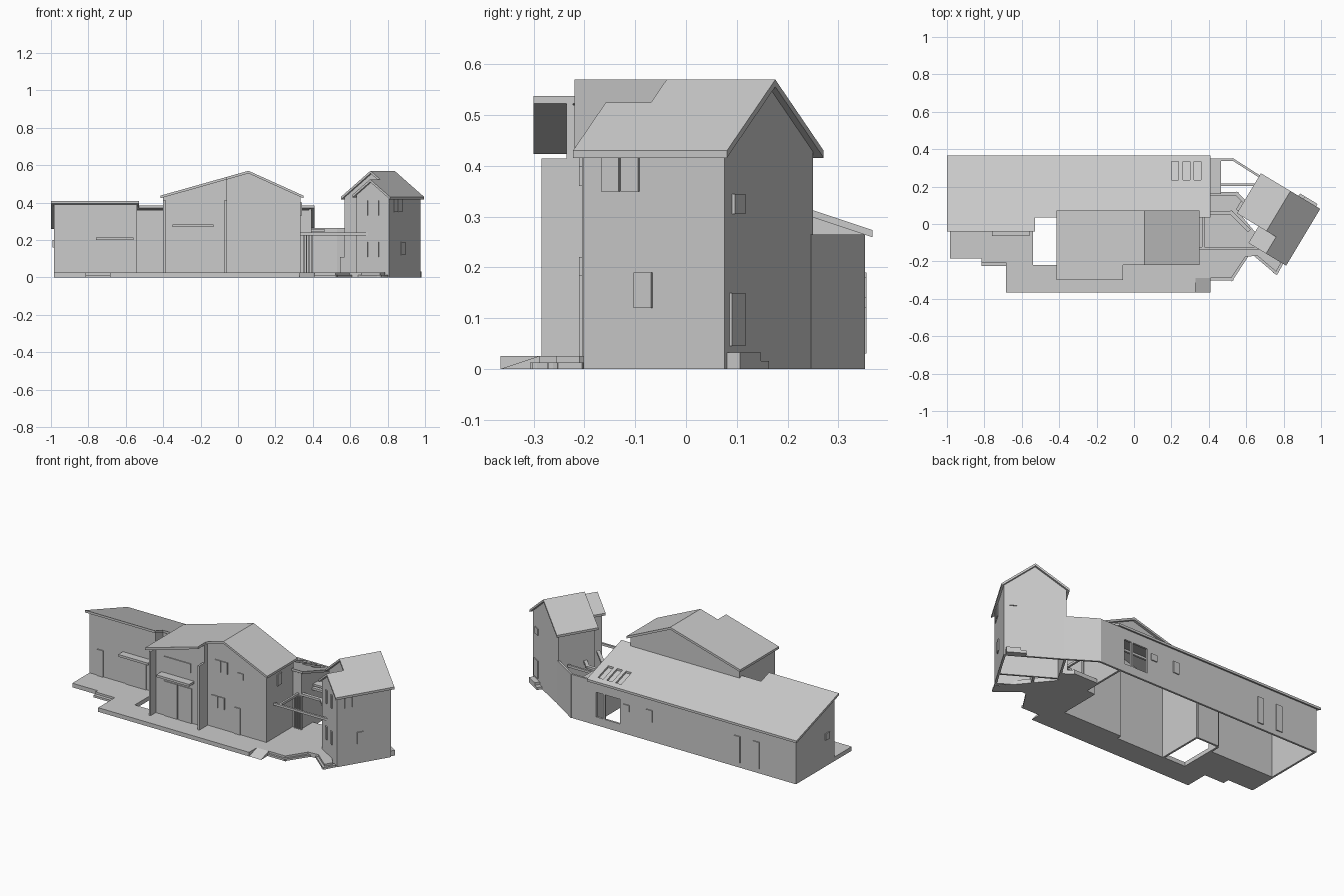
import bpy
import bmesh
from math import radians
from mathutils import Matrix, Vector

if "Cube" in bpy.data.objects:
    bpy.data.objects.remove(bpy.data.objects["Cube"])

grey = bpy.data.materials.new("plain grey")
grey.use_nodes = True
grey.diffuse_color = (.6, .6, .6, 1)
grey.node_tree.nodes["Principled BSDF"].inputs["Base Color"].default_value = grey.diffuse_color

WORLD = Matrix.Identity(4)
TOWER = Matrix.Translation((.837, .176, 0)) @ Matrix.Rotation(radians(-31), 4, 'Z')
WALL = .012
ROOF = .014
FLOOR = .025
STEP = FLOOR / 2


def prism(name, axis, outline, start, end, frame=WORLD):
    """Extrude a 2D outline along an axis."""
    place = {'x': lambda p, d: (d, p[0], p[1]),
             'y': lambda p, d: (p[0], d, p[1]),
             'z': lambda p, d: (p[0], p[1], d)}[axis]
    bm = bmesh.new()
    low = [bm.verts.new(frame @ Vector(place(p, start))) for p in outline]
    high = [bm.verts.new(frame @ Vector(place(p, end))) for p in outline]
    bm.faces.new(low)
    bm.faces.new(high)
    for i in range(len(outline)):
        bm.faces.new((low[i - 1], low[i], high[i], high[i - 1]))
    bmesh.ops.recalc_face_normals(bm, faces=bm.faces)
    mesh = bpy.data.meshes.new(name)
    bm.to_mesh(mesh)
    bm.free()
    mesh.materials.append(grey)
    ob = bpy.data.objects.new(name, mesh)
    bpy.context.collection.objects.link(ob)
    return ob


def box(name, x, y, z, frame=WORLD):
    outline = [(x[0], y[0]), (x[1], y[0]), (x[1], y[1]), (x[0], y[1])]
    return prism(name, 'z', outline, z[0], z[1], frame)


def thick(start, size=WALL):
    return start, start + size


def centred(middle, size):
    return middle - size / 2, middle + size / 2


def run(name, path, z, width=WALL):
    """Wall, beam or step pieces along a path."""
    for p, q in zip(path, path[1:]):
        p, q = Vector(p), Vector(q)
        along = (q - p).normalized() * width / 2
        side = Vector((-along.y, along.x))
        prism(name, 'z', [p - along - side, q + along - side, q + along + side, p - along + side], *z)


def plate(name, size, middle, wall, sill, facing='y', frame=WORLD):
    """Window or door plate standing just proud of a wall."""
    across, depth = centred(middle, size[0]), centred(wall, WALL)
    x, y = (across, depth) if facing == 'y' else (depth, across)
    box(name, x, y, thick(sill, size[1]), frame)


def slab(top, drop=ROOF):
    """Roof profile: a line of top points given a thickness."""
    return top + [(a, z - drop) for a, z in reversed(top)]


def cut(ob, cutters):
    bpy.context.view_layer.objects.active = ob
    for cutter in cutters:
        modifier = ob.modifiers.new("opening", 'BOOLEAN')
        modifier.operation = 'DIFFERENCE'
        modifier.object = cutter
        bpy.ops.object.modifier_apply(modifier=modifier.name)
        bpy.data.objects.remove(cutter)


# Window and door sizes
DOOR = (.04, .16)
PANE = (.04, .07)
SMALL = (.04, .04)
SLIT = (.016, .08)
GLASS_DOOR = (.14, .16)
PORCH_DOOR = (.09, .21)

# Long wing: main lines
WING_LEFT, WING_BEND, WING_RIGHT = -.985, -.54, .392
WING_FRONT, WING_RECESS, WING_BACK = -.02, .05, .35
EAVE_FRONT, EAVE_RECESS, EAVE_BACK = -.04, .035, .367


def fall(y):
    return .396 - y / 3


def wing_slope(front, back, sink=0):
    return [(front, fall(front) - sink), (back, fall(back) - sink)]


def under(y):
    return fall(y) - ROOF


# Long wing: falling roof with three skylights
prism("wing_roof_left", 'x', slab(wing_slope(EAVE_FRONT, EAVE_BACK)), -1, -.53)
roof = prism("wing_roof", 'x', slab(wing_slope(EAVE_RECESS, EAVE_BACK)), -.53, .41)
skylights = [centred(.22 + .06 * i, .037) for i in range(3)]
sky_front, sky_back = .235, .335
cut(roof, [box("cutter", x, (sky_front, sky_back), (0, 1)) for x in skylights])
for x in skylights:
    prism("skylight_glass", 'x', slab(wing_slope(sky_front, sky_back, WALL), ROOF / 4), *x)

# Long wing: walls
for name, x, front, back in (("wing_left_end", WING_LEFT, WING_FRONT, WING_BACK),
                             ("wing_inner_end", WING_BEND - WALL, WING_FRONT, WING_RECESS),
                             ("wing_right_end", WING_RIGHT - WALL, WING_RECESS, WING_BACK)):
    prism(name, 'x', wing_slope(front, back, ROOF) + [(back, 0), (front, 0)], *thick(x))
box("wing_front_wall", (WING_LEFT, WING_BEND), thick(WING_FRONT), (0, under(WING_FRONT)))
LINK_TOP, LINK_BEND = .265, .53
back_wall = box("wing_back_wall", (WING_LEFT, LINK_BEND), thick(WING_BACK, -WALL), (0, LINK_TOP))
cut(back_wall, [box("cutter", (.2, .36), (.3, .4), (.05, .2))])
box("opening_divider", thick(.3), thick(WING_BACK, -WALL), (.05, .2))
for name, size, x, sill in (("back_small_window", SMALL, .155, .14), ("back_window", PANE, 0, .12),
                            ("back_door", DOOR, -.59, .03), ("back_door", DOOR, -.72, .03)):
    plate(name, size, x, WING_BACK, sill)
plate("end_window", SMALL, .05, WING_LEFT, .16, 'x')
plate("wing_door", DOOR, -.91, WING_FRONT, FLOOR)
plate("wing_glass_door", GLASS_DOOR, -.67, WING_FRONT, FLOOR)
box("wing_canopy", centred(-.66, .2), (-.065, WING_FRONT), thick(.2, ROOF))

# Main house: main lines
LEFT, CORNER, RIDGE, RIGHT = -.4, -.06, .056, .335
PORCH, FRONT, REAR = -.235, -.205, .057
PEAK_Z, EAVE_Z, OVERHANG = .57, .437, .015


def house_top(x):
    reach = RIDGE - LEFT if x < RIDGE else RIGHT - RIDGE
    return PEAK_Z - (PEAK_Z - EAVE_Z) * abs(x - RIDGE) / (reach + OVERHANG)


def house_line(*stops):
    return [(x, house_top(x)) for x in stops]


def house_wall(name, y, base, *stops):
    top = [(x, z - ROOF) for x, z in house_line(*stops)]
    prism(name, 'y', [(stops[0], base)] + top + [(stops[-1], base)], *thick(y))


# Main house: roof in two depths
prism("house_roof", 'y', slab(house_line(LEFT - OVERHANG, RIDGE, RIGHT + OVERHANG)),
      FRONT - OVERHANG, REAR + OVERHANG)
prism("house_porch_roof", 'y', slab(house_line(LEFT - OVERHANG, CORNER)), -.3, FRONT - OVERHANG)

# Main house: walls
house_wall("house_front_left", PORCH, 0, LEFT, CORNER)
house_wall("house_front_right", FRONT, 0, CORNER - WALL, RIDGE, RIGHT)
house_wall("house_back_gable", REAR - WALL, .35, LEFT, RIDGE, RIGHT)
for name, x, front in (("house_left_wall", LEFT, PORCH), ("house_right_wall", RIGHT - WALL, FRONT),
                       ("house_step_wall", CORNER - WALL, PORCH)):
    back = FRONT + WALL if x == CORNER - WALL else REAR
    edge = min(house_top(x), house_top(x + WALL)) - ROOF
    box(name, thick(x), (front, back), (0, edge))
for x in (LEFT, CORNER - WALL):
    box("porch_pier", thick(x), (-.285, PORCH), (FLOOR, .415))
for ends in ((WING_BEND, LEFT), (RIGHT, WING_RIGHT)):
    box("wing_recessed_wall", ends, thick(WING_RECESS), (0, under(WING_RECESS + WALL)))

# Main house: doors and windows
box("porch_canopy", centred(-.24, .22), (-.285, PORCH), thick(.27, ROOF))
for x in (-.285, -.19):
    plate("porch_door", PORCH_DOOR, x, PORCH, FLOOR)
plate("porch_window", (.18, .055), -.24, PORCH, .33)
for x in (-.01, .035):
    plate("house_window", PANE, x, FRONT, .15)
    plate("house_upper_window", PANE, x + .02, FRONT, .37)
plate("house_door", DOOR, .14, FRONT, FLOOR)
plate("house_small_window", SMALL, .16, FRONT, .36)
plate("house_side_window", PANE, -.085, RIGHT, .33, 'x')

# Tower: a tall gable with a lower gable sharing its right slope
HALF, TOWER_EAVE = .185, .43
LOW_RIDGE, LOW_EAVE, TOWER_STEP, TOWER_END = .06, -.05, -.25, -.354
SIDE = HALF - OVERHANG
INNER = LOW_EAVE + OVERHANG
STEP_WALL, END_WALL = TOWER_STEP + OVERHANG, TOWER_END + OVERHANG


def tower_top(x):
    return PEAK_Z - (PEAK_Z - TOWER_EAVE) * abs(x) / HALF


def low_top(x):
    return tower_top(LOW_RIDGE + abs(x - LOW_RIDGE))


def tower_gable(name, top, y, *stops):
    outline = [(x, top(x) - ROOF) for x in stops]
    prism(name, 'y', [(stops[0], 0)] + outline + [(stops[-1], 0)], *thick(y), TOWER)


prism("tower_roof", 'y', slab([(x, tower_top(x)) for x in (-HALF, 0, HALF)]), TOWER_STEP, 0, TOWER)
prism("tower_low_roof", 'y', slab([(x, low_top(x)) for x in (LOW_EAVE, LOW_RIDGE, HALF)]),
      TOWER_END, TOWER_STEP, TOWER)
for y in (STEP_WALL, -OVERHANG - WALL):
    tower_gable("tower_gable_wall", tower_top, y, -SIDE, 0, SIDE)
tower_gable("tower_front_wall", low_top, END_WALL, INNER, LOW_RIDGE, SIDE)
side_top = tower_top(SIDE) - ROOF
box("tower_right_wall", thick(SIDE, -WALL), (END_WALL, -OVERHANG), (0, side_top), TOWER)
box("tower_left_wall", thick(-SIDE), (STEP_WALL, -OVERHANG), (0, side_top), TOWER)
box("tower_inner_wall", thick(INNER), (END_WALL, STEP_WALL), (0, low_top(INNER) - ROOF), TOWER)

# Tower: windows, door and steps
for y, sill in ((-.275, .35), (-.23, .35), (-.2, .12)):
    plate("tower_side_window", PANE, y, SIDE, sill, 'x', TOWER)
plate("tower_back_window", SMALL, .12, -OVERHANG, .305, 'y', TOWER)
plate("tower_back_door", (.05, .105), .125, -OVERHANG, .045, 'y', TOWER)
for x in (.03, .1):
    for sill in (.11, .33):
        plate("tower_slit_window", SLIT, x, END_WALL, sill, 'y', TOWER)
for x, top in ((.12, .032), (.09, .016)):
    box("tower_back_step", centred(x, .08), (-OVERHANG, OVERHANG), (0, top), TOWER)
box("tower_side_block", (-.2, -SIDE), (STEP_WALL, -.17), (0, .11), TOWER)

# Terrace in front of the wing, house and courtyard, open under the buildings
NEAR, RAMP_Y, RAMP_X, PAVED_END = -.365, -.29, .33, .41
LEFT_EDGE, LEFT_STEP, LEFT_NEAR = -.685, -.815, -.185
TURN = [(PAVED_END, RAMP_Y), (.52, RAMP_Y), (.595, -.175)]
POINT = [(.66, -.17), (.76, -.255), (.785, -.21)]
COURT = [(WING_RIGHT, .16), (.55, .16), (.6, .11)]
terrace = [(WING_LEFT, WING_FRONT), (WING_LEFT, LEFT_NEAR), (LEFT_STEP, LEFT_NEAR),
           (LEFT_STEP, FRONT), (LEFT_EDGE, FRONT), (LEFT_EDGE, NEAR), (RAMP_X, NEAR), (RAMP_X, RAMP_Y)]
terrace += TURN + POINT + [(.57, .05)] + COURT[::-1]
terrace += [(WING_RIGHT, WING_RECESS), (RIGHT, WING_RECESS), (RIGHT, FRONT), (CORNER, FRONT),
            (CORNER, PORCH), (LEFT, PORCH), (LEFT, -.22), (WING_BEND, -.22), (WING_BEND, WING_FRONT)]
prism("terrace", 'z', terrace, 0, FLOOR)
prism("ramp", 'x', [(NEAR, 0), (RAMP_Y, 0), (RAMP_Y, FLOOR)], RAMP_X, PAVED_END)
box("left_low_step", (LEFT_STEP, LEFT_EDGE), thick(FRONT, -.02), (0, STEP))
run("right_low_step", TURN, (0, STEP), FLOOR)
run("tower_low_step", POINT, (0, STEP), FLOOR)

# Courtyard link between the wing and the tower
BEAM = thick(.225, ROOF)
run("courtyard_wall", [(LINK_BEND, WING_BACK - WALL / 2), (.685, .245)], (0, LINK_TOP))
box("lean_to_roof", (WING_RIGHT, .465), (.16, .34), thick(.245))
run("back_link_beam", [(.465, .21), (.64, .21)], BEAM)
run("court_link_beam", COURT, BEAM, .02)
run("front_link_beam", [(RIGHT, .06), (.52, .06), (.61, -.03)], BEAM, .02)
run("pergola_beam", [(.69, -.13), (RIGHT, -.13)], BEAM)
run("pergola_cross_beam", [(.37, -.13), (.37, WING_RECESS)], BEAM)
for i in range(4):
    box("screen_slat", thick(RIGHT + ROOF * (i + 1), ROOF / 2), thick(WING_RECESS, -WALL), (FLOOR, BEAM[0]))
